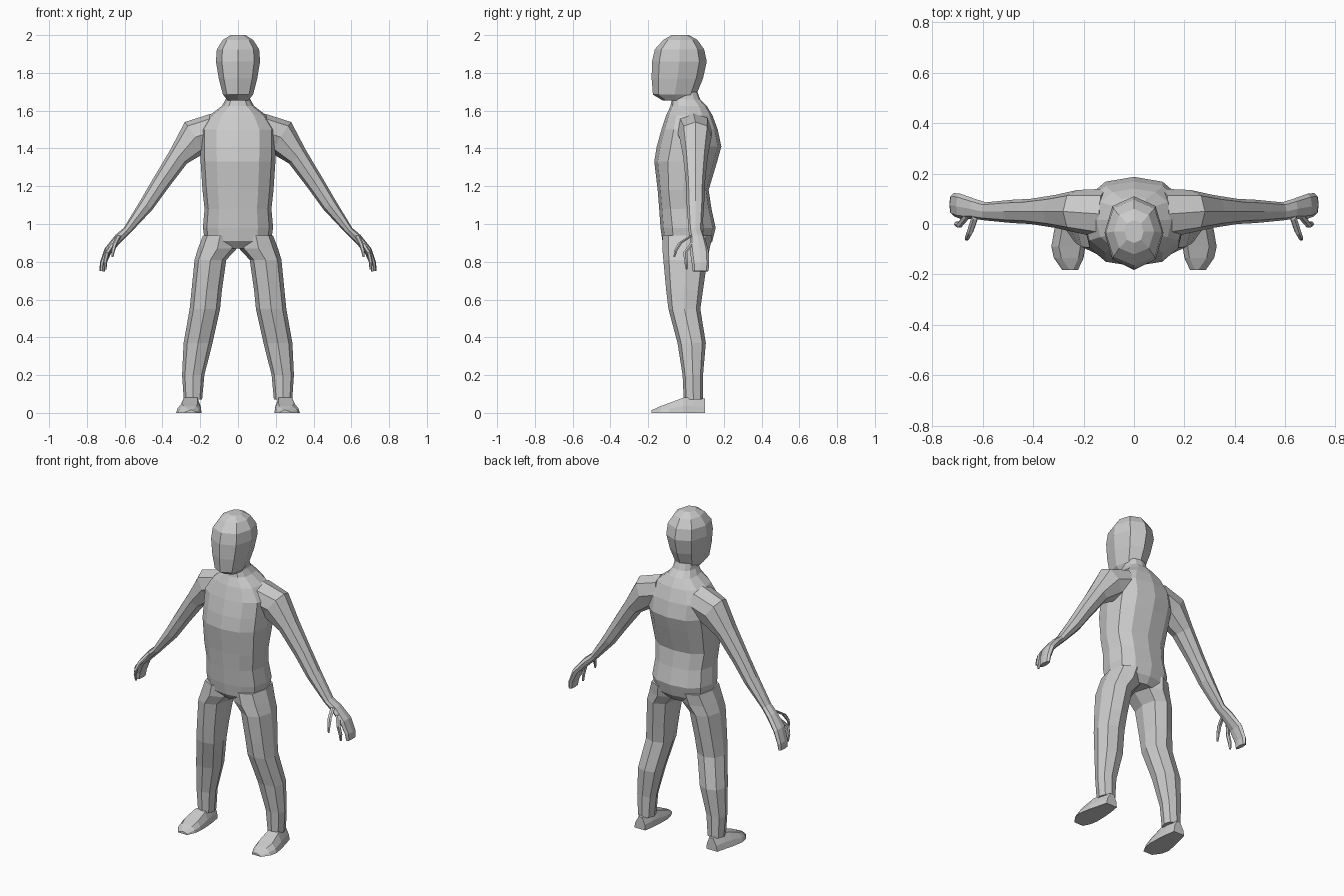
import bpy, bmesh, math
from mathutils import Vector

X, Y, Z = Vector((1, 0, 0)), Vector((0, 1, 0)), Vector((0, 0, 1))


def ring(c, u, v, n=8, e=1.0):
    """Closed section round c: half-axes u and v, n points, e < 1 is boxier."""
    pts = []
    for i in range(n):
        a = 2 * math.pi * i / n
        s, t = math.sin(a), math.cos(a)
        s = math.copysign(abs(s) ** e, s) if abs(s) > 1e-6 else 0
        t = math.copysign(abs(t) ** e, t) if abs(t) > 1e-6 else 0
        pts.append(Vector(c) + u * t + v * s)
    return pts


def level(z, x0, x1, y0, y1, n=8, e=1.0):
    """Horizontal section spanning x0..x1 and y0..y1."""
    return ring(((x0 + x1) / 2, (y0 + y1) / 2, z), X * (x1 - x0) / 2, Y * (y1 - y0) / 2, n, e)


def loft(name, rings, mirror=False):
    bm = bmesh.new()
    rows = [[bm.verts.new(p) for p in r] for r in rings]
    n = len(rows[0])
    for a, b in zip(rows, rows[1:]):
        for i in range(n):
            j = (i + 1) % n
            bm.faces.new((a[i], a[j], b[j], b[i]))
    bm.faces.new(rows[0][::-1])
    bm.faces.new(rows[-1])
    bmesh.ops.recalc_face_normals(bm, faces=bm.faces)
    me = bpy.data.meshes.new(name)
    bm.to_mesh(me)
    bm.free()
    ob = bpy.data.objects.new(name, me)
    bpy.context.collection.objects.link(ob)
    if mirror:
        ob.modifiers.new("Mirror", 'MIRROR').use_mirror_merge = False
    return ob


# Head: z, half width, front y, back y
head = [(1.655, .055, -.125, .03), (1.685, .08, -.175, .055), (1.77, .102, -.182, .09),
        (1.86, .117, -.180, .11), (1.925, .112, -.165, .096), (1.975, .08, -.12, .06),
        (2.0, .038, -.075, .015)]
loft("head", [level(z, -w, w, f, b, 8, .9) for z, w, f, b in head])

# Torso and neck: z, half width, front y, back y
torso = [(.87, .09, -.09, .11), (.91, .175, -.125, .14), (.98, .186, -.135, .157),
         (1.08, .177, -.142, .135), (1.18, .188, -.15, .12), (1.33, .198, -.168, .165),
         (1.41, .2, -.155, .187), (1.5, .2, -.13, .168), (1.575, .15, -.105, .14),
         (1.625, .085, -.082, .11), (1.66, .065, -.075, .075), (1.70, .06, -.07, .06)]
loft("torso", [level(z, -w, w, f, b, 12, .82) for z, w, f, b in torso])

# Legs: z, inner x, outer x, front y, back y
leg = [(.94, .004, .185, -.125, .14), (.87, .006, .212, -.125, .125), (.81, .062, .23, -.12, .113),
       (.65, .085, .246, -.105, .09), (.55, .095, .256, -.093, .076), (.37, .135, .288, -.045, .105),
       (.2, .178, .296, -.018, .09), (.07, .19, .287, -.012, .09)]
loft("leg", [level(*s, 8, .85) for s in leg], True)

# Feet: y, inner x, outer x, top z
foot = [(.1, .21, .285, .075), (.04, .2, .3, .085), (-.015, .195, .315, .08),
        (-.09, .193, .328, .052), (-.135, .2, .318, .036), (-.182, .222, .285, .014)]
loft("foot", [[Vector((a, y, 0)), Vector((b, y, 0)), Vector((b - .008, y, h * .45)),
               Vector((b - .03, y, h)), Vector((a + .02, y, h)), Vector((a + .003, y, h * .45))]
              for y, a, b, h in foot], True)

# Arms and mitten hands: x, y, z, thickness, half depth
arm = [(.11, .04, 1.5, .09, .1), (.225, .05, 1.46, .098, .085), (.315, .05, 1.355, .057, .065),
       (.41, .05, 1.215, .047, .05), (.485, .05, 1.1, .04, .046), (.588, .05, .965, .022, .036),
       (.632, .06, .925, .024, .04), (.688, .07, .86, .021, .05), (.715, .077, .79, .017, .046),
       (.719, .077, .75, .014, .042)]
rings = []
for i, (x, y, z, t, d) in enumerate(arm):
    p, q = arm[max(i - 1, 0)], arm[min(i + 1, len(arm) - 1)]
    side = Vector((p[2] - q[2], 0, q[0] - p[0])).normalized()
    rings.append(ring((x, y, z), side * t, Y * d, 8, .9))
loft("arm", rings, True)

# Thumb and forefinger
fingers = {"thumb": [(.63, .03, .94, .014), (.65, -.03, .9, .013), (.661, -.054, .86, .01),
                     (.665, -.062, .825, .005)],
           "forefinger": [(.66, .035, .9, .014), (.692, -.004, .85, .012), (.703, .0, .8, .011),
                          (.702, .004, .76, .006)]}
for name, path in fingers.items():
    loft(name, [ring((x, y, z), X * r, Y * r, 6) for x, y, z, r in path], True)
